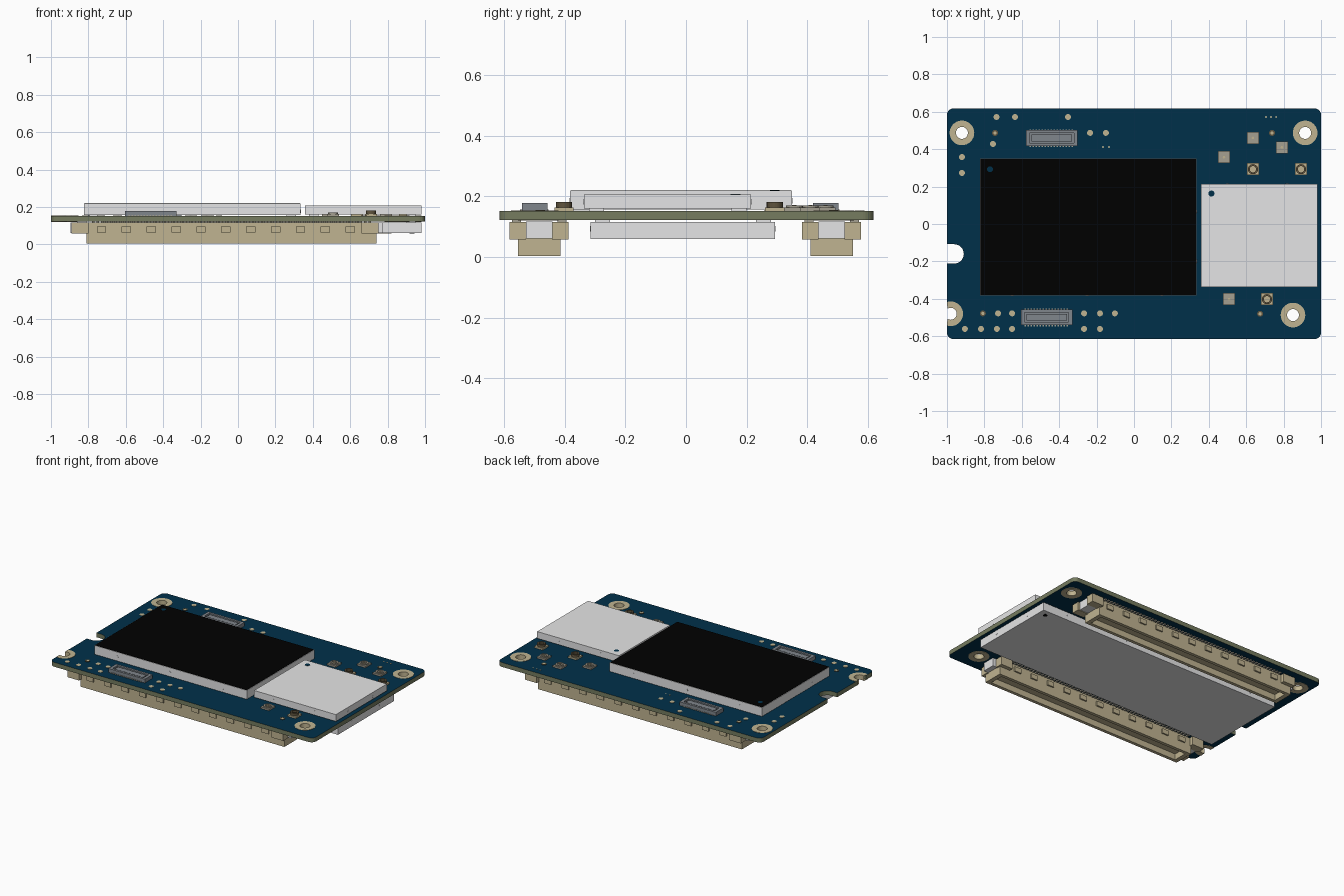
import bpy, bmesh, math
from mathutils import Matrix, Vector

if "Cube" in bpy.data.objects:
    bpy.data.objects.remove(bpy.data.objects["Cube"])


def mat(name, r, g, b):
    lin = lambda c: ((c / 255 + 0.055) / 1.055) ** 2.4 if c > 10 else c / 255 / 12.92
    m = bpy.data.materials.new(name)
    m.diffuse_color = (lin(r), lin(g), lin(b), 1)
    m.use_nodes = True
    m.node_tree.nodes["Principled BSDF"].inputs["Base Color"].default_value = m.diffuse_color
    return m


BLUE = mat("board_blue", 0, 48, 74)
OLIVE = mat("board_edge_olive", 118, 124, 96)
SILVER = mat("silver", 229, 229, 230)
BLACK = mat("label_black", 0, 0, 0)
STEEL = mat("socket_steel", 128, 134, 140)
BEIGE = mat("beige", 192, 180, 145)
TAUPE = mat("taupe", 165, 160, 145)
BROWN = mat("brown", 95, 84, 62)


def finish(name, bm, *mats):
    bmesh.ops.recalc_face_normals(bm, faces=bm.faces)
    me = bpy.data.meshes.new(name)
    bm.to_mesh(me)
    bm.free()
    ob = bpy.data.objects.new(name, me)
    bpy.context.collection.objects.link(ob)
    for m in mats:
        me.materials.append(m)
    return ob


def boxes(name, m, items):
    """items: (x0, x1, y0, y1, z0, z1)"""
    bm = bmesh.new()
    for x0, x1, y0, y1, z0, z1 in items:
        M = Matrix.Translation(((x0 + x1) / 2, (y0 + y1) / 2, (z0 + z1) / 2))
        bmesh.ops.create_cube(bm, size=1, matrix=M @ Matrix.Diagonal((x1 - x0, y1 - y0, z1 - z0, 1)))
    return finish(name, bm, m)


def discs(name, m, pts, r, depth, axis='Z', seg=16):
    """thin cylinders centred on each (x, y, z)"""
    bm = bmesh.new()
    R = {'Z': Matrix(), 'Y': Matrix.Rotation(math.pi / 2, 4, 'X'), 'X': Matrix.Rotation(math.pi / 2, 4, 'Y')}[axis]
    for p in pts:
        bmesh.ops.create_cone(bm, cap_ends=True, segments=seg, radius1=r, radius2=r, depth=depth,
                              matrix=Matrix.Translation(Vector(p)) @ R)
    return finish(name, bm, m)


def ring(name, m, pts, ri, ro, z0, z1, half=math.pi, seg=32):
    """square-section washers, clipped at the left board edge"""
    bm = bmesh.new()
    for x, y in pts:
        rows = []
        for i in range(seg + 1):
            a = -half + 2 * half * i / seg
            rows.append([bm.verts.new((max(-1, x + r * math.cos(a)), y + r * math.sin(a), z))
                         for r, z in ((ri, z0), (ro, z0), (ro, z1), (ri, z1))])
        for a, b in zip(rows, rows[1:]):
            for k in range(4):
                bm.faces.new((a[k], a[(k + 1) % 4], b[(k + 1) % 4], b[k]))
    bmesh.ops.remove_doubles(bm, verts=bm.verts, dist=1e-5)
    return finish(name, bm, m)


Z0, Z1 = 0.122, 0.152          # board underside and top
HOLES = [(-0.92, 0.487), (0.915, 0.487), (0.85, -0.487)]
EDGE_HOLE = (-0.98, -0.48)

# circuit board: rounded outline, drilled by cutters
bm = bmesh.new()
outline = []
for cx, cy, a0 in ((0.965, 0.583, 0), (-0.965, 0.583, 90), (-0.965, -0.58, 180), (0.965, -0.58, 270)):
    for k in range(7):
        a = math.radians(a0 + 15 * k)
        outline.append(bm.verts.new((cx + 0.035 * math.cos(a), cy + 0.035 * math.sin(a), Z0)))
f = bm.faces.new(outline)
ext = bmesh.ops.extrude_face_region(bm, geom=[f])
bmesh.ops.translate(bm, verts=[v for v in ext["geom"] if isinstance(v, bmesh.types.BMVert)], vec=(0, 0, Z1 - Z0))
board = finish("circuit_board", bm, BLUE, OLIVE)
cutters = [discs("cut", None, [(*p, 0.137)], 0.05, 0.2, seg=32) for p in HOLES + [EDGE_HOLE]]
cutters += [discs("cut", None, [(-0.962, -0.16, 0.137)], 0.052, 0.2, seg=32),
            boxes("cut", None, [(-1.1, -0.962, -0.212, -0.108, 0, 0.3)])]
bpy.context.view_layer.objects.active = board
for c in cutters:
    md = board.modifiers.new("cut", 'BOOLEAN')
    md.operation, md.solver, md.object = 'DIFFERENCE', 'EXACT', c
    bpy.ops.object.modifier_apply(modifier=md.name)
    bpy.data.objects.remove(c)
for p in board.data.polygons:
    p.material_index = 0 if abs(p.normal.z) > 0.5 else 1

# plated mounting holes
ring("mounting_rings", BEIGE, HOLES, 0.032, 0.066, Z0 - 0.002, Z1 + 0.002)
ring("edge_mounting_ring", BEIGE, [EDGE_HOLE], 0.032, 0.066, Z0 - 0.002, Z1 + 0.002, half=math.radians(122))

# metal shields, the large one with a black label
boxes("large_shield", SILVER, [(-0.823, 0.335, -0.383, 0.35, 0.157, 0.218)])
boxes("large_shield_label", BLACK, [(-0.82, 0.332, -0.38, 0.347, 0.217, 0.22)])
boxes("small_shield", SILVER, [(0.358, 0.98, -0.337, 0.215, 0.16, 0.207)])
boxes("bottom_shield", SILVER, [(-0.895, 0.98, -0.315, 0.294, 0.06, 0.116)])
boxes("shield_feet", SILVER, [(x, x + 0.05, y, y + 0.05, a, b)
      for x, y, a, b in [(x, y, 0.15, 0.16) for x in (-0.8, 0.26) for y in (-0.37, 0.29)]
      + [(x, y, 0.15, 0.163) for x in (0.38, 0.9) for y in (-0.32, 0.15)]
      + [(x, y, 0.11, 0.124) for x in (-0.86, 0.9) for y in (-0.3, 0.23)]])
discs("shield_corner_marks", BLUE, [(-0.77, 0.293, 0.22), (0.414, 0.163, 0.207)], 0.016, 0.002)
discs("bottom_corner_mark", BLACK, [(0.93, 0.25, 0.06)], 0.014, 0.002)

# small dimples in the shield walls
discs("wall_dimples_front_back", SILVER,
      [(x, y, 0.185) for x in (-0.65, -0.25, 0.15) for y in (-0.383, 0.35)]
      + [(x, y, 0.182) for x in (0.5, 0.82) for y in (-0.337, 0.215)]
      + [(x, y, 0.093) for x in (-0.7, -0.2, 0.3, 0.78) for y in (-0.315, 0.294)], 0.009, 0.002, 'Y')
discs("wall_dimples_sides", SILVER,
      [(x, y, z) for xs, z, ys in (((-0.823, 0.335), 0.178, (-0.2, 0.067)), ((0.98,), 0.178, (-0.2, 0.067)),
                                   ((-0.895, 0.98), 0.093, (-0.16, 0.14))) for x in xs for y in ys],
      0.009, 0.002, 'X')

# two long connectors below the board, the back one turned half round
for side, s, cy in (("front", 1, -0.484), ("back", -1, 0.48)):
    def place(items):
        out = []
        for x0, x1, y0, y1, z0, z1 in items:
            a, b = sorted((s * x0, s * x1))
            c, d = sorted((s * y0, s * y1))
            shift = -0.07 if s < 0 else 0
            out.append((a + shift, b + shift, cy + c, cy + d, z0, z1))
        return out
    L, R, W = -0.81, 0.74, 0.07
    boxes(side + "_connector_body", BEIGE, place([
        (L, R, -W, W, 0.045, 0.116),
        (L, R, -W, -W + 0.022, 0.004, 0.046), (L, R, W - 0.022, W, 0.004, 0.046),
        (L, L + 0.03, -W, W, 0.004, 0.046), (R - 0.03, R, -W, W, 0.004, 0.046)]))
    boxes(side + "_connector_clasps", BEIGE, place([
        (x0, x1, y0, y1, 0.058, 0.116) for x0, x1 in ((-0.89, -0.8), (0.66, 0.75))
        for y0, y1 in ((-0.097, -0.043), (0.043, 0.097))]))
    boxes(side + "_connector_latches", SILVER, place([
        (-0.875, -0.805, -0.044, 0.044, 0.062, 0.118), (0.735, 0.775, -0.044, 0.044, 0.062, 0.118)]))
    boxes(side + "_connector_bumps", BEIGE, place([
        (-0.755 + 0.133 * i, -0.705 + 0.133 * i, y0, y1, 0.064, 0.096)
        for i in range(11) for y0, y1 in ((-W - 0.01, -W), (W, W + 0.01))]))
    boxes(side + "_connector_pins", TAUPE, place([
        (-0.78 + 0.024 * i, -0.768 + 0.024 * i, y0, y1, 0.114, 0.123)
        for i in range(60) for y0, y1 in ((-W - 0.02, -W + 0.01), (W - 0.01, W + 0.02))]))

# slim sockets on top: outer rim, sunken floor, centre bar and pin rows
for side, x, y in (("back", -0.578, 0.418), ("front", -0.605, -0.541)):
    X, Y = x + 0.276, y + 0.084
    boxes(side + "_socket", STEEL, [
        (x, X, y, y + 0.016, Z1, 0.178), (x, X, Y - 0.016, Y, Z1, 0.178),
        (x, x + 0.02, y, Y, Z1, 0.178), (X - 0.02, X, y, Y, Z1, 0.178),
        (x + 0.03, X - 0.03, y + 0.024, Y - 0.024, Z1, 0.174),
        (x + 0.01, X - 0.01, y + 0.01, Y - 0.01, Z1, 0.163)])
    boxes(side + "_socket_pins", TAUPE, [(x + 0.02 + 0.016 * i, x + 0.028 + 0.016 * i, y0, y0 + 0.012, Z1, 0.157)
                                         for i in range(15) for y0 in (y - 0.006, Y - 0.008)])

# coaxial antenna jacks
for kind, m, top, pts in (
        ("light", TAUPE, 0.17, [(0.636, 0.46), (0.791, 0.41), (0.481, 0.357), (0.508, -0.402)]),
        ("dark", BROWN, 0.181, [(0.636, 0.293), (0.893, 0.293), (0.711, -0.402)])):
    boxes(kind + "_jack_bases", TAUPE if kind == "light" else BEIGE,
          [(x - 0.032, x + 0.032, y - 0.032, y + 0.032, Z1, 0.163) for x, y in pts])
    ring(kind + "_jack_rims", m, pts, 0.017, 0.027, 0.16, top, seg=20)
    discs(kind + "_jack_pins", BEIGE, [(x, y, 0.165) for x, y in pts], 0.007, 0.012)

# round test pads
pads = [(-0.735, 0.572), (-0.636, 0.572), (-0.353, 0.572), (-0.235, 0.487), (-0.15, 0.487),
        (-0.754, 0.428), (-0.92, 0.358), (-0.92, 0.273)]
pads += [(x, -0.478) for x in (-0.727, -0.652, -0.267, -0.182, -0.102)]
pads += [(x, -0.561) for x in (-0.904, -0.818, -0.733, -0.652, -0.267, -0.182)]
discs("test_pads", BEIGE, [(x, y, Z1) for x, y in pads], 0.016, 0.004)
discs("tiny_pads", BEIGE, [(x, y, Z1) for x, y in
      ((-0.166, 0.412), (-0.134, 0.412), (0.706, 0.572), (0.733, 0.572), (0.76, 0.572))], 0.005, 0.004)
marks = [(-0.743, 0.487), (0.738, 0.487), (0.674, -0.48), (-0.808, -0.478)]
ring("alignment_mark_rims", BROWN, marks, 0.009, 0.016, Z1 - 0.002, Z1 + 0.003, seg=16)
discs("alignment_marks", BEIGE, [(x, y, Z1) for x, y in marks], 0.009, 0.005)
